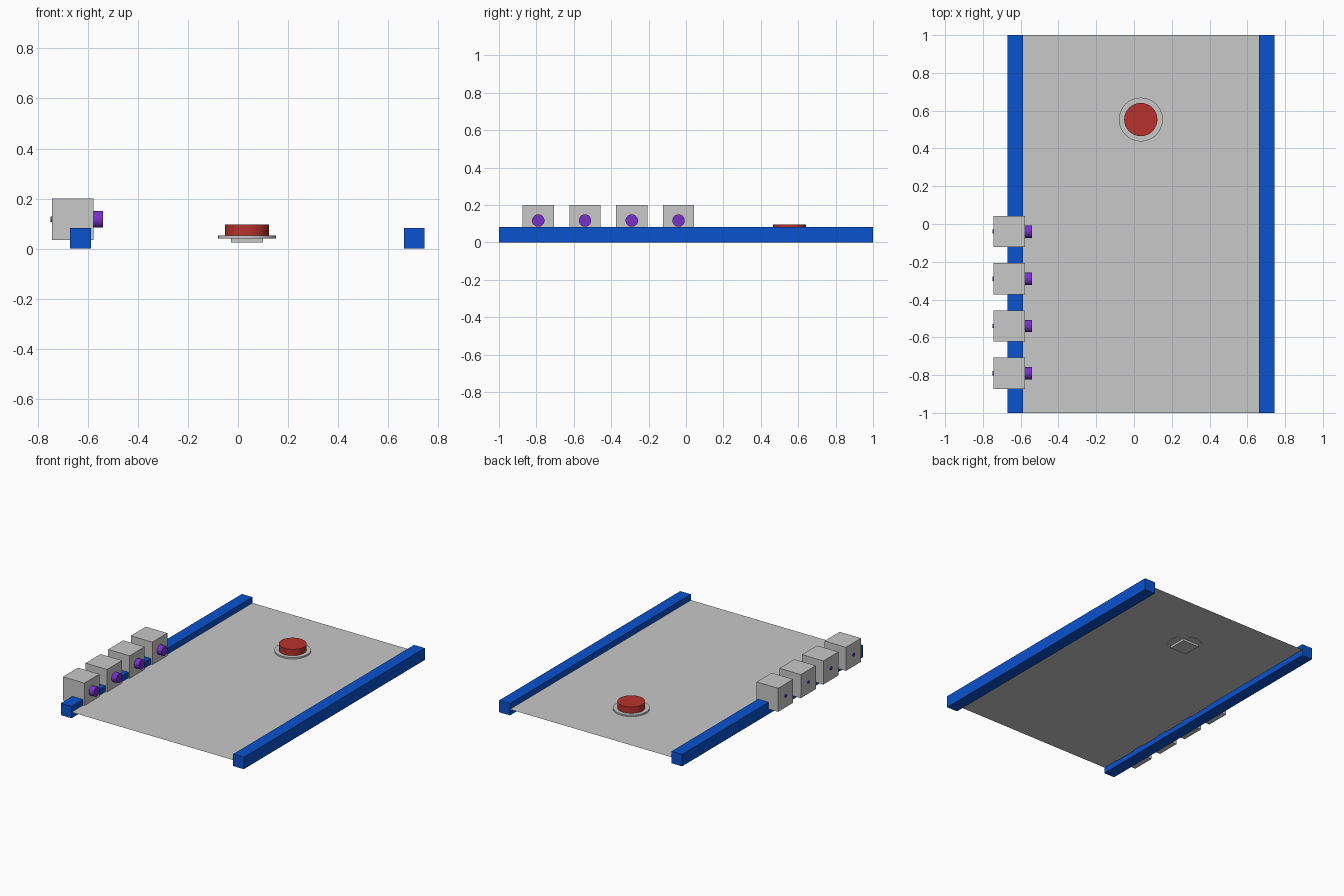
import bpy, math

if "Cube" in bpy.data.objects:
    bpy.data.objects.remove(bpy.data.objects["Cube"])


def material(name, rgb):
    m = bpy.data.materials.new(name)
    m.diffuse_color = (*rgb, 1)
    m.use_nodes = True
    m.node_tree.nodes["Principled BSDF"].inputs["Base Color"].default_value = m.diffuse_color
    return m


GREY = material("light grey", (0.58, 0.58, 0.58))
BLUE = material("blue", (0.003, 0.085, 0.62))
RED = material("red", (0.48, 0.032, 0.026))
PURPLE = material("purple", (0.19, 0.03, 0.6))


def finish(name, mat):
    ob = bpy.context.object
    ob.name = name
    ob.data.materials.append(mat)
    return ob


def box(name, lo, hi, mat):
    centre = [(a + b) / 2 for a, b in zip(lo, hi)]
    bpy.ops.mesh.primitive_cube_add(size=1, location=centre)
    ob = finish(name, mat)
    ob.scale = [b - a for a, b in zip(lo, hi)]
    return ob


def cylinder(name, centre, radius, depth, mat, along_x=False):
    rot = (0, math.pi / 2, 0) if along_x else (0, 0, 0)
    bpy.ops.mesh.primitive_cylinder_add(vertices=32, radius=radius, depth=depth,
                                        location=centre, rotation=rot)
    bpy.ops.object.shade_smooth_by_angle(angle=math.radians(30))
    return finish(name, mat)


# thin floor sheet between the rails
bpy.ops.mesh.primitive_plane_add(size=1, location=(0.037, 0, 0.042))
floor = finish("floor_sheet", GREY)
floor.scale = (1.27, 2, 1)

# side rails
box("left_rail", (-0.67, -1, 0), (-0.588, 1, 0.083), BLUE)
box("right_rail", (0.662, -1, 0), (0.745, 1, 0.083), BLUE)

# row of boxes on the left rail, each with a front knob and a small rear pin
for i in range(4):
    y = -0.79 + 0.25 * i
    box(f"rail_box_{i + 1}", (-0.743, y - 0.083, 0.035), (-0.577, y + 0.083, 0.2), GREY)
    cylinder(f"knob_{i + 1}", (-0.575, y, 0.117), 0.033, 0.07, PURPLE, True)
    cylinder(f"rear_pin_{i + 1}", (-0.735, y, 0.117), 0.011, 0.026, PURPLE, True)

# push button with collar and square socket under the floor
bx, by = 0.036, 0.553
box("button_socket", (bx - 0.064, by - 0.064, 0.025), (bx + 0.064, by + 0.064, 0.05), GREY)
cylinder("button_collar", (bx, by, 0.046), 0.116, 0.012, GREY)
cylinder("button_cap", (bx, by, 0.073), 0.088, 0.046, RED)
